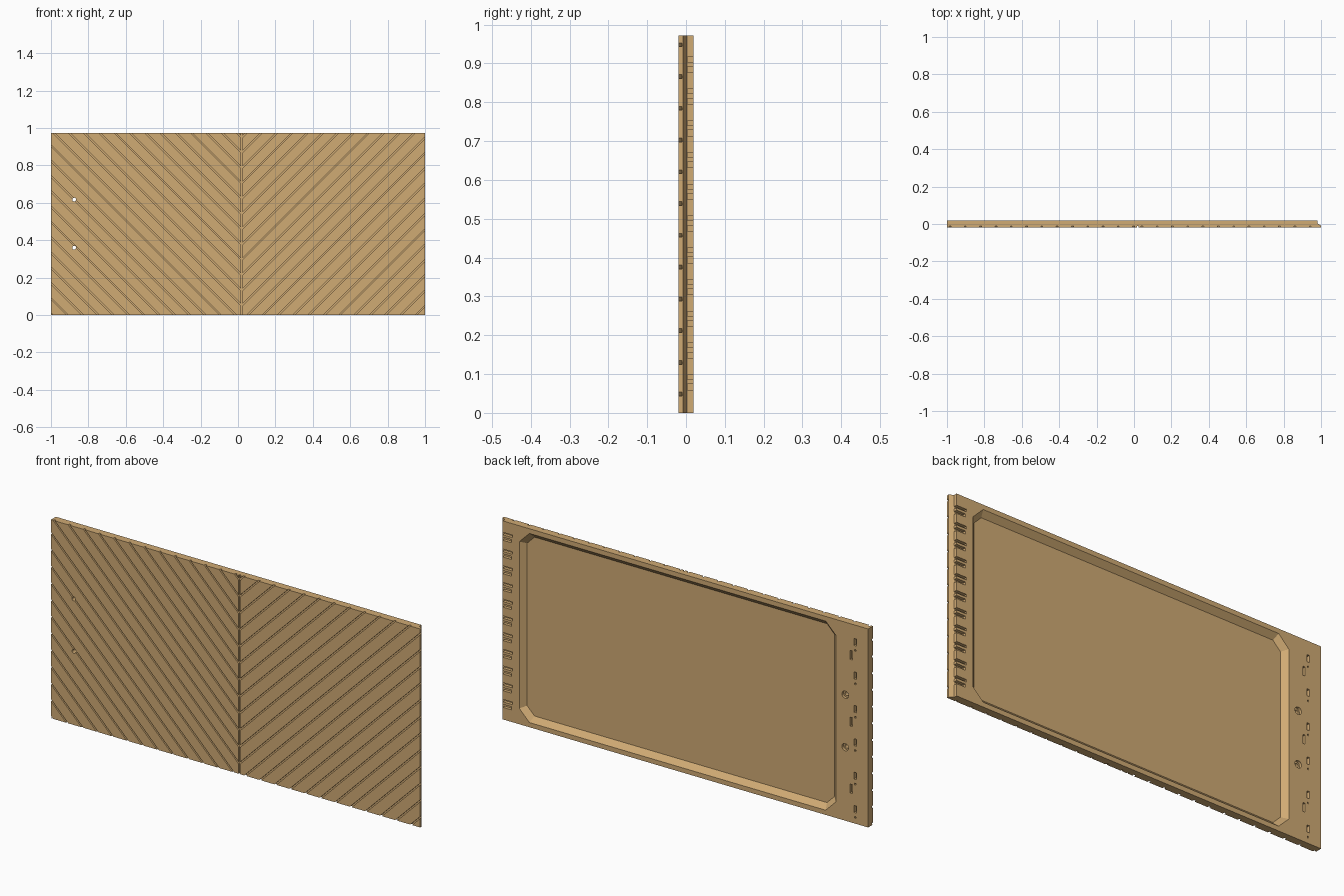
import bpy, bmesh, math
from mathutils import Matrix, Vector

if "Cube" in bpy.data.objects:
    bpy.data.objects.remove(bpy.data.objects["Cube"])

FRONT, BACK, TOP, PITCH, SEAM = -0.019, 0.019, 0.972, 0.0818, 0.02

wood = bpy.data.materials.new("tan_wood")
wood.use_nodes = True
wood.diffuse_color = (0.63, 0.405, 0.175, 1)
bsdf = next(n for n in wood.node_tree.nodes if n.type == 'BSDF_PRINCIPLED')
bsdf.inputs["Base Color"].default_value = wood.diffuse_color
bsdf.inputs["Roughness"].default_value = 0.8


def loft(bm, ring_a, ring_b):
    """Closed solid between two matching rings of points."""
    a = [bm.verts.new(p) for p in ring_a]
    b = [bm.verts.new(p) for p in ring_b]
    bm.faces.new(a)
    bm.faces.new(b[::-1])
    for i in range(len(a)):
        j = (i + 1) % len(a)
        bm.faces.new((a[i], b[i], b[j], a[j]))


def prism(bm, outline, y0, y1):
    loft(bm, [(x, y0, z) for x, z in outline], [(x, y1, z) for x, z in outline])


def block(bm, x0, x1, y0, y1, z0, z1):
    prism(bm, [(x0, z0), (x1, z0), (x1, z1), (x0, z1)], y0, y1)


def disc(bm, x, z, r0, r1, y0, y1, sides=16):
    ring = [(math.cos(i * math.tau / sides), math.sin(i * math.tau / sides)) for i in range(sides)]
    loft(bm, [(x + r0 * c, y0, z + r0 * s) for c, s in ring],
         [(x + r1 * c, y1, z + r1 * s) for c, s in ring])


def make(name, bm):
    bmesh.ops.recalc_face_normals(bm, faces=bm.faces)
    mesh = bpy.data.meshes.new(name)
    bm.to_mesh(mesh)
    bm.free()
    mesh.materials.append(wood)
    obj = bpy.data.objects.new(name, mesh)
    bpy.context.collection.objects.link(obj)
    return obj


def carve(target, name, bm):
    """Subtract the solids in bm, then discard the cutter."""
    cutter = make(name, bm)
    cutter.hide_render = True
    mod = target.modifiers.new(name, 'BOOLEAN')
    mod.operation, mod.solver, mod.object = 'DIFFERENCE', 'EXACT', cutter
    graph = bpy.context.evaluated_depsgraph_get()
    result = bpy.data.meshes.new_from_object(target.evaluated_get(graph))
    target.modifiers.clear()
    target.data = result
    bpy.data.objects.remove(cutter)


def octagon(grow, y):
    """Chamfered pocket outline, offset outward by grow."""
    x0, x1, z0, z1 = -0.825 - grow, 0.89 + grow, 0.023 - grow, TOP - 0.023 + grow
    c = 0.055 + grow * (2 - math.sqrt(2))
    return [(x0 + c, y, z0), (x1 - c, y, z0), (x1, y, z0 + c), (x1, y, z1 - c),
            (x1 - c, y, z1), (x0 + c, y, z1), (x0, y, z1 - c), (x0, y, z0 + c)]


# Board with a slanted rebate along its left edge
profile = [(-1, FRONT), (1, FRONT), (1, -0.008), (0.98, 0.003), (0.98, BACK), (-1, BACK)]
bm = bmesh.new()
loft(bm, [(x, y, 0) for x, y in profile], [(x, y, TOP) for x, y in profile])
panel = make("chevron_panel", bm)

# Chevron grooves on the front
bm = bmesh.new()
for k in range(-13, 12):
    z, h = 0.05 + k * PITCH, 0.005
    prism(bm, [(-1.08, z + 1.1 - h), (SEAM, z - h), (1.12, z + 1.1 - h),
               (1.12, z + 1.1 + h), (SEAM, z + h), (-1.08, z + 1.1 + h)], -0.05, -0.010)
carve(panel, "chevron_grooves", bm)

# Vertical groove where the boards meet
bm = bmesh.new()
block(bm, SEAM - 0.0035, SEAM + 0.0035, -0.05, -0.0102, -0.1, TOP + 0.1)
carve(panel, "seam_groove", bm)

# Sloped recess in the back
bm = bmesh.new()
loft(bm, octagon(-0.025, BACK - 0.025), octagon(0.01, BACK + 0.01))
carve(panel, "back_recess", bm)

# Clip slots along the left edge
bm = bmesh.new()
for k in range(11):
    z = 0.092 + k * PITCH
    block(bm, 0.926, 1.05, 0.0035, 0.05, z - 0.006, z + 0.006)
    block(bm, 0.932, 1.05, 0.0035, 0.05, z - 0.033, z - 0.018)
carve(panel, "clip_slots", bm)

# Small slots and pin holes near the right edge
bm = bmesh.new()
for k in range(6):
    z = 0.07 + k * 2 * PITCH
    block(bm, -0.937, -0.923, 0.0, 0.05, z - 0.017, z + 0.017)
    block(bm, -0.933, -0.926, 0.008, 0.05, z - 0.044, z - 0.036)
for k in range(3):
    z = 0.165 + k * 4 * PITCH
    block(bm, -0.914, -0.902, 0.006, 0.05, z - 0.022, z + 0.022)
carve(panel, "latch_slots", bm)

# Two mounting holes, wider at the back
for y0, y1, r in ((-0.05, 0.05, 0.010), (0.006, 0.05, 0.018)):
    bm = bmesh.new()
    for z in (0.36, 0.617):
        disc(bm, -0.876, z, r, r, y0, y1)
    carve(panel, "mounting_holes", bm)
